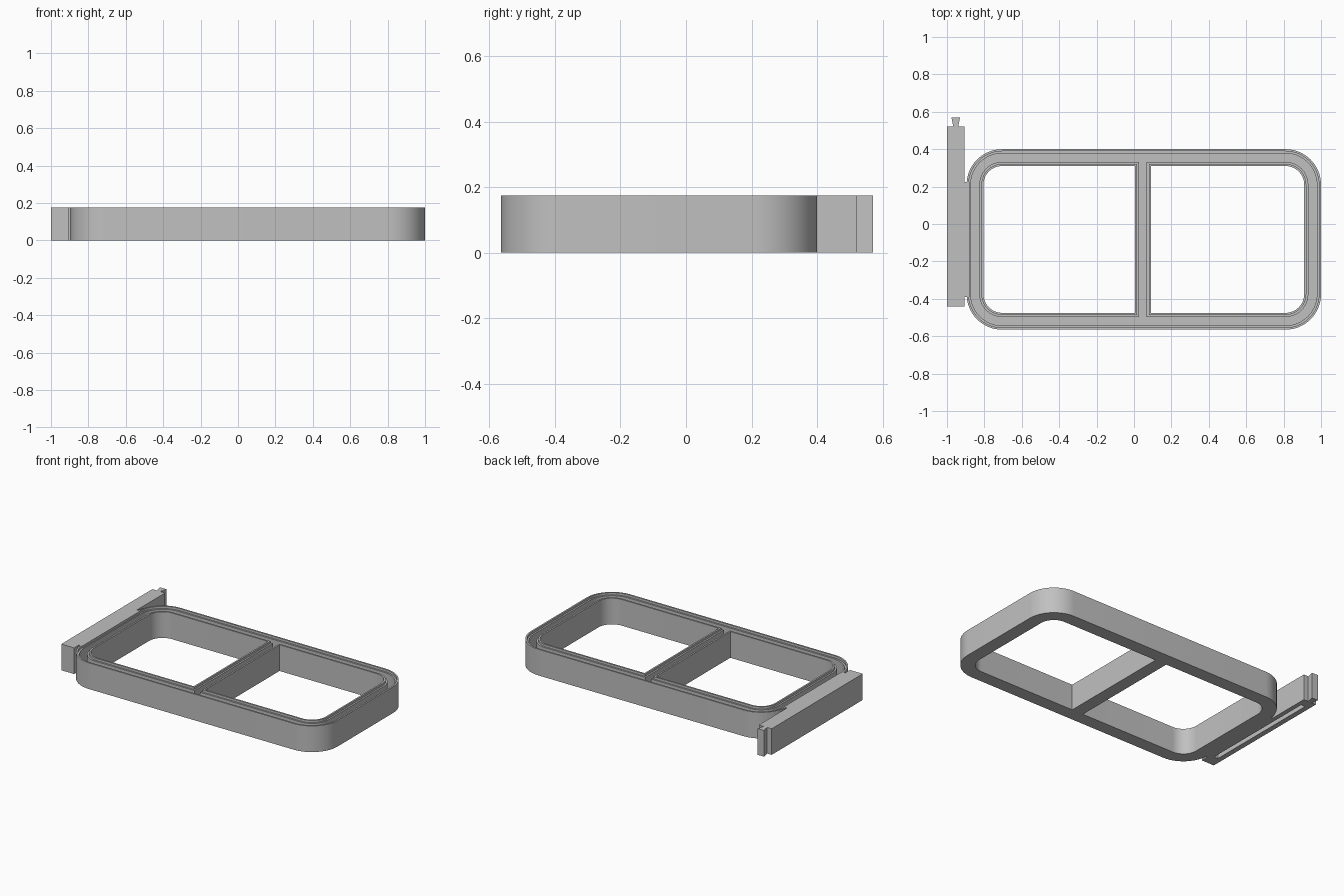
import bpy
import bmesh
import math
from mathutils import Vector

cube = bpy.data.objects.get("Cube")
if cube:
    bpy.data.objects.remove(cube, do_unlink=True)

HEIGHT = 0.175
LEDGE = 0.16
FLOOR = 0.02
LIP = 0.011      # width of the raised lip
WALL = 0.022     # full wall width including ledge
RIM = 0.09       # outer edge to opening

grey = bpy.data.materials.new("plain grey")
grey.use_nodes = True
colour = (0.53, 0.53, 0.53, 1)
grey.diffuse_color = colour
grey.node_tree.nodes["Principled BSDF"].inputs["Base Color"].default_value = colour


def finish(name, bm):
    bmesh.ops.recalc_face_normals(bm, faces=bm.faces[:])
    mesh = bpy.data.meshes.new(name)
    bm.to_mesh(mesh)
    bm.free()
    mesh.materials.append(grey)
    obj = bpy.data.objects.new(name, mesh)
    bpy.context.collection.objects.link(obj)
    return obj


def activate(obj):
    bpy.ops.object.select_all(action='DESELECT')
    obj.select_set(True)
    bpy.context.view_layer.objects.active = obj


def outline(x0, x1, y0, y1, r_left, r_right, grow):
    """Rounded rectangle; a zero radius leaves a sharp corner."""
    x0, x1, y0, y1 = x0 - grow, x1 + grow, y0 - grow, y1 + grow
    points = []
    corners = [(x1, y1, -1, -1, r_right), (x0, y1, 1, -1, r_left),
               (x0, y0, 1, 1, r_left), (x1, y0, -1, 1, r_right)]
    for i, (x, y, sx, sy, r) in enumerate(corners):
        if r == 0:
            points.append((x, y))
            continue
        r += grow
        for k in range(17):
            a = math.pi / 2 * (i + k / 16)
            points.append((x + sx * r + r * math.cos(a), y + sy * r + r * math.sin(a)))
    return points


def wall(bm, rect, side):
    """Stepped wall swept round an outline; returns its bottom and floor edges."""
    section = [(0, 0), (0, HEIGHT), (LIP, HEIGHT), (LIP, LEDGE), (WALL, LEDGE), (WALL, FLOOR)]
    rings = [[bm.verts.new((x, y, z)) for x, y in outline(*rect, side * off)]
             for off, z in section]
    n = len(rings[0])
    for a, b in zip(rings, rings[1:]):
        for i in range(n):
            j = (i + 1) % n
            bm.faces.new((a[i], a[j], b[j], b[i]))
    return [[bm.edges.get((ring[i], ring[(i + 1) % n])) for i in range(n)]
            for ring in (rings[0], rings[-1])]


def prism(name, points, z0, z1):
    bm = bmesh.new()
    face = bm.faces.new([bm.verts.new((x, y, z0)) for x, y in points])
    top = bmesh.ops.extrude_face_region(bm, geom=[face])["geom"]
    bmesh.ops.translate(bm, vec=Vector((0, 0, z1 - z0)),
                        verts=[v for v in top if isinstance(v, bmesh.types.BMVert)])
    return finish(name, bm)


def box(name, x0, x1, y0, y1, z0, z1):
    return prism(name, [(x0, y0), (x1, y0), (x1, y1), (x0, y1)], z0, z1)


# Channel frame: one outer wall, two opening walls, shared floor and underside
X0, X1, Y0, Y1, R = -0.895, 1.0, -0.565, 0.4, 0.19
DIV0, DIV1 = 0.005, 0.09
r_in = R - RIM
bm = bmesh.new()
loops = [
    wall(bm, (X0, X1, Y0, Y1, R, R), -1),
    wall(bm, (X0 + RIM, DIV0, Y0 + RIM, Y1 - RIM, r_in, 0), 1),
    wall(bm, (DIV1, X1 - RIM, Y0 + RIM, Y1 - RIM, 0, r_in), 1),
]
for level in (0, 1):
    edges = [e for pair in loops for e in pair[level]]
    bmesh.ops.triangle_fill(bm, use_beauty=True, use_dissolve=False, edges=edges)
frame = finish("channel_frame", bm)
activate(frame)
bpy.ops.object.shade_smooth_by_angle(angle=math.radians(30))

# Side bar with a groove along its underside
bar = box("side_bar", -1.0, -0.905, -0.44, 0.522, 0, HEIGHT)
cutter = box("groove_cutter", -0.965, -0.935, -0.36, 0.46, -0.05, 0.04)
cutter.hide_render = True
groove = bar.modifiers.new("groove", 'BOOLEAN')
groove.operation = 'DIFFERENCE'
groove.solver = 'EXACT'
groove.object = cutter
activate(bar)
bpy.ops.object.modifier_apply(modifier=groove.name)
bpy.data.objects.remove(cutter, do_unlink=True)

# Bridge joining the bar to the frame
box("bar_bridge", -0.91, -0.88, -0.39, 0.225, 0, HEIGHT)

# Flared key on the back end of the bar
prism("dovetail_key", [(-0.965, 0.515), (-0.941, 0.515), (-0.93, 0.57), (-0.976, 0.57)], 0, HEIGHT)
